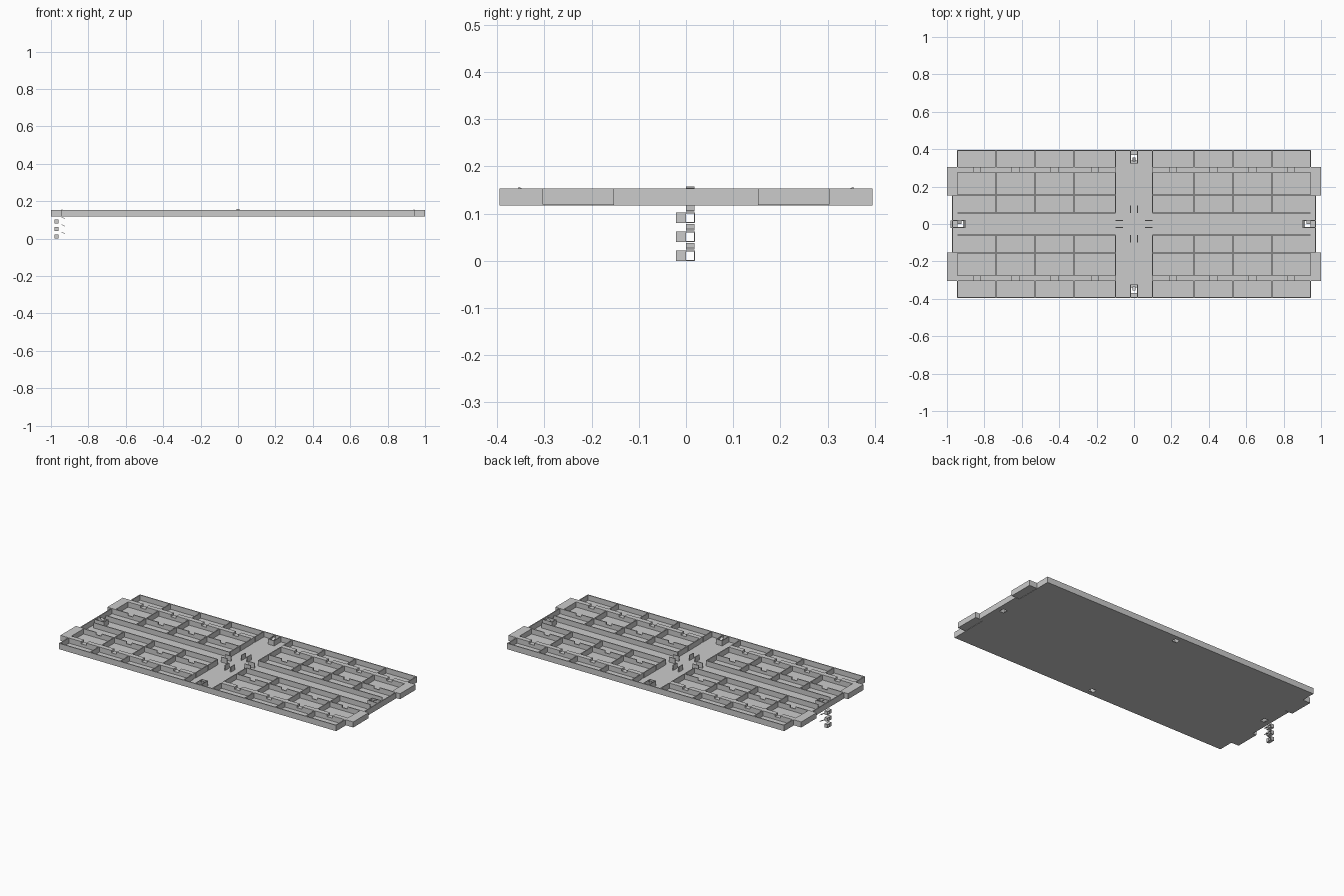
import bpy, bmesh

if "Cube" in bpy.data.objects:
    bpy.data.objects.remove(bpy.data.objects["Cube"])

Z0, ZF, Z1 = 0.117, 0.121, 0.153   # underside, floor top, rib top
T = 0.006                          # thin wall thickness


def add_box(bm, x0, x1, y0, y1, z0, z1):
    v = [bm.verts.new((x, y, z)) for z in (z0, z1)
         for x, y in ((x0, y0), (x1, y0), (x1, y1), (x0, y1))]
    for f in ((3, 2, 1, 0), (4, 5, 6, 7), (0, 1, 5, 4),
              (1, 2, 6, 5), (2, 3, 7, 6), (3, 0, 4, 7)):
        bm.faces.new([v[i] for i in f])


def prism(bm, pts, z0, z1):
    lo = [bm.verts.new((x, y, z0)) for x, y in pts]
    hi = [bm.verts.new((x, y, z1)) for x, y in pts]
    bm.faces.new(lo[::-1])
    bm.faces.new(hi)
    n = len(pts)
    for i in range(n):
        j = (i + 1) % n
        bm.faces.new((lo[i], lo[j], hi[j], hi[i]))


def finish(name, bm):
    bmesh.ops.recalc_face_normals(bm, faces=bm.faces)
    me = bpy.data.meshes.new(name)
    bm.to_mesh(me)
    bm.free()
    ob = bpy.data.objects.new(name, me)
    bpy.context.collection.objects.link(ob)
    return ob


def boxes(name, items):
    bm = bmesh.new()
    for b in items:
        add_box(bm, *b)
    return finish(name, bm)


def mirrored(b):
    """The box and its mirror images in x and y."""
    x0, x1, y0, y1, z0, z1 = b
    out = set()
    for xs in ((x0, x1), (-x1, -x0)):
        for ys in ((y0, y1), (-y1, -y0)):
            out.add(xs + ys + (z0, z1))
    return sorted(out)


# floor plate with stepped ends and four clip openings
half = [(0.947, -0.395), (0.947, -0.155), (0.973, -0.155),
        (0.973, 0.155), (0.947, 0.155), (0.947, 0.395)]
bm = bmesh.new()
prism(bm, half + [(-x, -y) for x, y in half], Z0, ZF)
floor = finish("floor_plate", bm)
holes = mirrored((-0.016, 0.016, 0.34, 0.37, 0.1, 0.14)) + \
    mirrored((0.915, 0.945, -0.016, 0.016, 0.1, 0.14))
cut = boxes("opening_cutter", sorted(set(holes)))
cut.hide_render = True
cut.hide_set(True)
mod = floor.modifiers.new("openings", 'BOOLEAN')
mod.object, mod.operation, mod.solver = cut, 'DIFFERENCE', 'EXACT'

# outer rim following the stepped outline
rim = mirrored((-0.947, 0.947, 0.395 - T, 0.395, ZF, Z1))
rim += mirrored((0.947 - T, 0.947, 0.305, 0.395 - T, ZF, Z1))
rim += mirrored((0.973 - T, 0.973, -0.155, 0.155, ZF, Z1))
boxes("outer_rim", rim)

# solid end tabs
boxes("end_tabs", mirrored((0.944, 1.0, 0.153, 0.304, Z0 + 0.002, Z1)))

# long ribs, lowered by a notch in the middle of each cell
xs = [0.098, 0.32, 0.53, 0.737, 0.944]
long_ribs = []
for ya, yb in ((0.276, 0.305), (0.152, 0.158), (0.055, 0.061)):
    notch = 0.018 if ya > 0.1 else 0
    for a, b in zip(xs, xs[1:]):
        m = (a + b) / 2
        if notch:
            long_ribs += mirrored((a, m - notch, ya, yb, ZF, Z1))
            long_ribs += mirrored((m - notch, m + notch, ya, yb, ZF, Z1 - 0.014))
            long_ribs += mirrored((m + notch, b, ya, yb, ZF, Z1))
        else:
            long_ribs += mirrored((a, b, ya, yb, ZF, Z1))
boxes("long_ribs", long_ribs)

# cross ribs between the long ribs
cross = []
for x in xs[:-1]:
    for ya, yb in ((0.061, 0.152), (0.158, 0.276), (0.305, 0.389)):
        cross += mirrored((x - T / 2, x + T / 2, ya, yb, ZF, Z1))
boxes("cross_ribs", cross)

# paired guides around the centre
guides = mirrored((0.06, 0.1, 0.017, 0.022, ZF, Z1))
guides += mirrored((0.017, 0.022, 0.06, 0.1, ZF, Z1))
boxes("centre_guides", guides)

# clip sockets at the middle of each side
sock = mirrored((0.905, 0.967, 0.017, 0.021, ZF, Z1))
sock += mirrored((0.901, 0.905, -0.021, 0.0, ZF, Z1))
sock += mirrored((0.017, 0.021, 0.325, 0.389, ZF, Z1))
sock += mirrored((-0.021, 0.0, 0.323, 0.327, ZF, Z1))
boxes("clip_sockets", sorted(set(sock)))


def leaf(bm, place, z):
    """Thin sprung leaf sloping up and outward."""
    prof = [(0.0, 0.0), (0.02, 0.011), (0.02, 0.014), (0.0, 0.003)]
    a = [bm.verts.new(place(u, 0.0, z + w)) for u, w in prof]
    b = [bm.verts.new(place(u, 0.018, z + w)) for u, w in prof]
    bm.faces.new(a[::-1])
    bm.faces.new(b)
    for i in range(4):
        j = (i + 1) % 4
        bm.faces.new((a[i], a[j], b[j], b[i]))


# leaves of the four built-in clips
bm = bmesh.new()
for s in (-1, 1):
    leaf(bm, lambda u, v, z: (s * (0.923 + u), v, z), Z1 - 0.010)
    leaf(bm, lambda u, v, z: (v - 0.009, s * (0.335 + u), z), Z1 - 0.010)
finish("clip_leaves", bm)

# three loose clips stacked under the left end
for i in range(3):
    z = 0.04 * i
    bm = bmesh.new()
    add_box(bm, -0.98, -0.96, -0.021, 0.0, z, z + 0.022)
    add_box(bm, -0.98, -0.96, 0.0, 0.019, z, z + 0.002)
    add_box(bm, -0.98, -0.96, 0.0, 0.019, z + 0.02, z + 0.022)
    add_box(bm, -0.98, -0.96, 0.017, 0.019, z + 0.002, z + 0.02)
    leaf(bm, lambda u, v, w: (-0.925 - u, v, w), z + 0.024)
    finish("loose_clip_%d" % (i + 1), bm)
